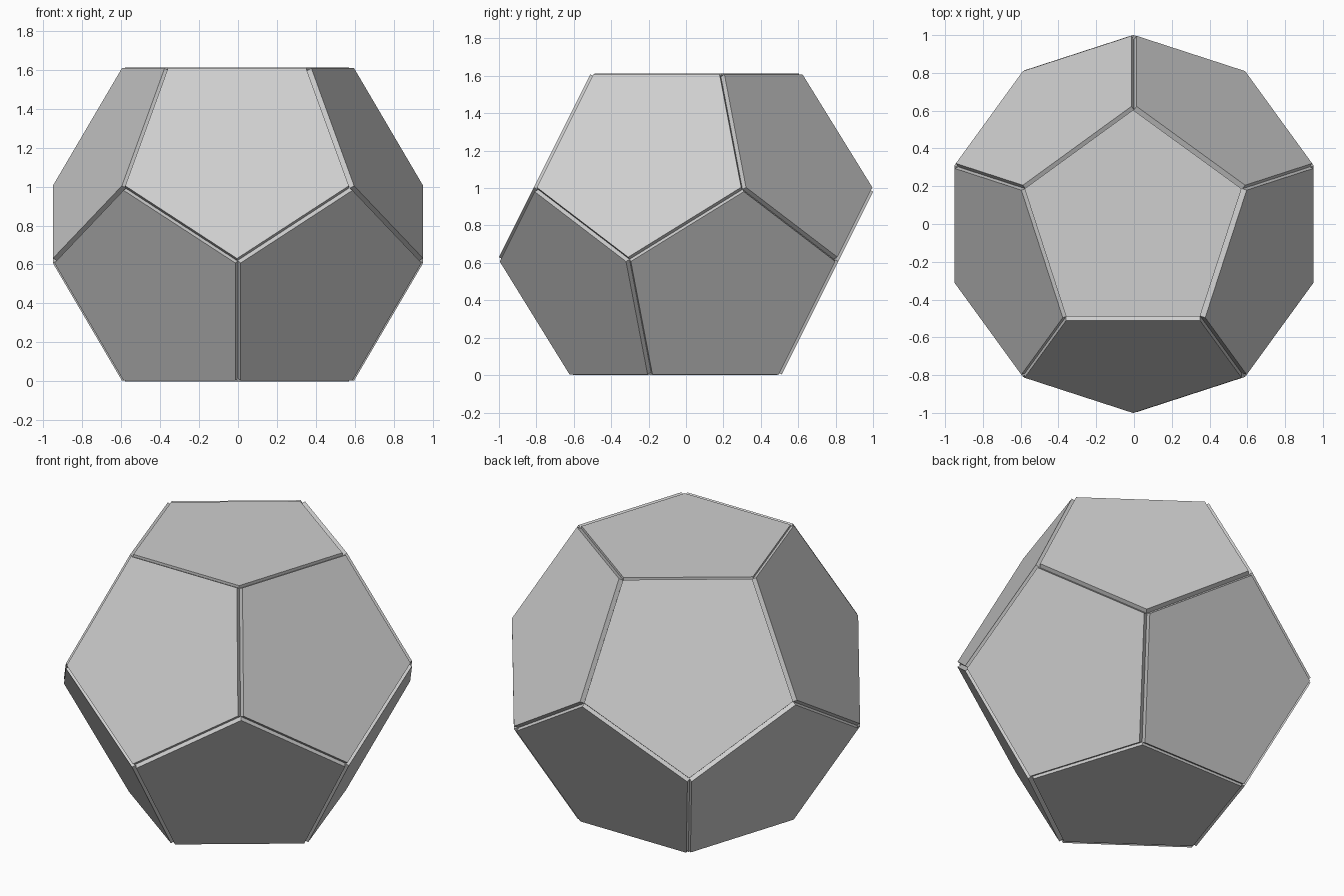
import bpy, bmesh
from math import sin, cos, tau, radians, atan
from mathutils import Matrix, Vector

cube = bpy.data.objects.get("Cube")
if cube:
    bpy.data.objects.remove(cube)

CENTRE = Vector((0, 0, 0.806))
RADIUS = 0.604        # corner radius of each pentagon
THICKNESS = 0.08
CAP_DISTANCE = 0.806  # top and bottom panels
SIDE_DISTANCE = 0.8166
TILT = atan(0.5)      # slope of the side panels

grey = bpy.data.materials.new("light_grey")
grey.use_nodes = True
grey.diffuse_color = (0.62, 0.62, 0.62, 1)
grey.node_tree.nodes["Principled BSDF"].inputs["Base Color"].default_value = grey.diffuse_color


def panel(name, normal, apex, distance):
    """Straight-sided pentagonal plate, one corner pointing along apex."""
    bm = bmesh.new()
    ring = [bm.verts.new((RADIUS * sin(tau * i / 5), RADIUS * cos(tau * i / 5), 0))
            for i in range(5)]
    base = bm.faces.new(ring)
    result = bmesh.ops.extrude_face_region(bm, geom=[base], use_keep_orig=True)
    lower = [v for v in result["geom"] if isinstance(v, bmesh.types.BMVert)]
    bmesh.ops.translate(bm, verts=lower, vec=(0, 0, -THICKNESS))

    # Stand the plate on its axis
    basis = Matrix((apex.cross(normal), apex, normal)).transposed().to_4x4()
    place = CENTRE + normal * distance
    if abs(normal.x) < 0.01:
        place.x -= 0.005  # plates on the middle plane sit slightly off centre
    bm.transform(Matrix.Translation(place) @ basis)
    bmesh.ops.recalc_face_normals(bm, faces=bm.faces)

    mesh = bpy.data.meshes.new(name)
    bm.to_mesh(mesh)
    bm.free()
    mesh.materials.append(grey)
    bpy.context.collection.objects.link(bpy.data.objects.new(name, mesh))


# Top and bottom plates
for name, side in (("top_panel", 1), ("bottom_panel", -1)):
    panel(name, Vector((0, 0, side)), Vector((0, side, 0)), CAP_DISTANCE)

# Two interlocking rings of five side plates
for ring_name, side in (("upper", 1), ("lower", -1)):
    for k in range(5):
        angle = radians(-90 * side + 72 * k)
        out = Vector((cos(angle), sin(angle), 0))
        up = Vector((0, 0, side))
        normal = out * cos(TILT) + up * sin(TILT)
        apex = out * sin(TILT) - up * cos(TILT)
        panel(f"{ring_name}_panel_{k + 1}", normal, apex, SIDE_DISTANCE)
